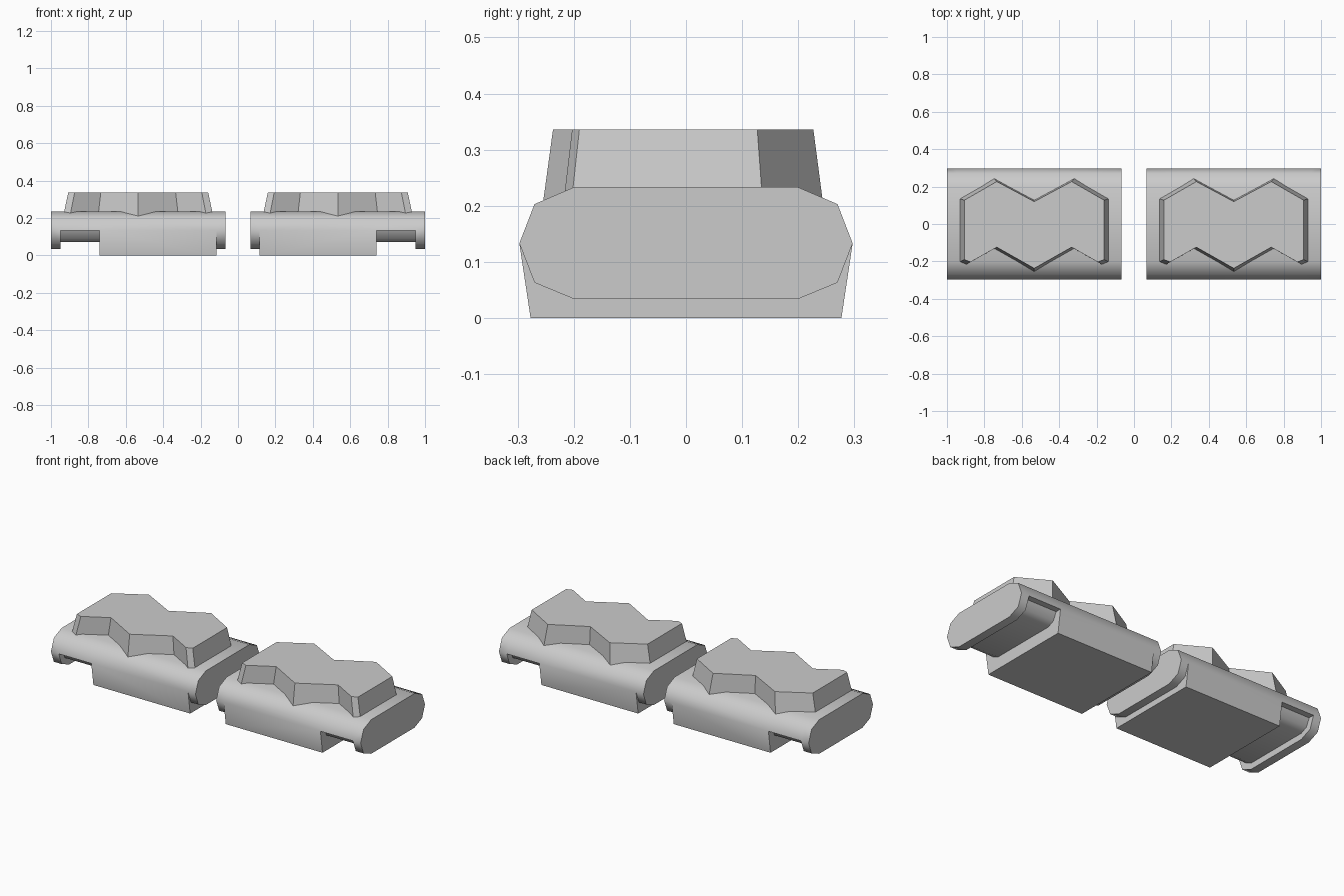
import bpy, bmesh, math

if "Cube" in bpy.data.objects:
    bpy.data.objects.remove(bpy.data.objects["Cube"])


def finish(name, rings, angle):
    """Skin equal-length closed rings, cap both ends, mirror to the other pad."""
    bm = bmesh.new()
    loops = [[bm.verts.new(p) for p in ring] for ring in rings]
    n = len(loops[0])
    for a, b in zip(loops, loops[1:]):
        for i in range(n):
            j = (i + 1) % n
            bm.faces.new((a[i], a[j], b[j], b[i]))
    bm.faces.new(loops[0])
    bm.faces.new(loops[-1])
    bmesh.ops.remove_doubles(bm, verts=bm.verts[:], dist=0.0005)
    bmesh.ops.recalc_face_normals(bm, faces=bm.faces[:])
    mesh = bpy.data.meshes.new(name)
    bm.to_mesh(mesh)
    bm.free()
    obj = bpy.data.objects.new(name, mesh)
    bpy.context.collection.objects.link(obj)
    bpy.ops.object.select_all(action='DESELECT')
    obj.select_set(True)
    bpy.context.view_layer.objects.active = obj
    bpy.ops.object.shade_smooth_by_angle(angle=math.radians(angle))
    mod = obj.modifiers.new("mirror", 'MIRROR')
    mod.use_mirror_merge = False
    return obj


# Link body: constant upper shell, lower half changes along the length
upper = [(0.2, 0.233), (0.27, 0.203), (0.297, 0.133)]
flange = [(0.297, 0.133), (0.27, 0.063), (0.2, 0.034)]
block = [(0.297, 0.133), (0.277, 0.0), (0.2, 0.0)]
recess = [(0.262, 0.133), (0.24, 0.088), (0.2, 0.07)]


def section(x, lower):
    half = upper + lower
    return ([(x, y, z) for y, z in half] +
            [(x, -y, z) for y, z in reversed(half)])


stations = [(0.067, flange), (0.115, flange), (0.115, block), (0.74, block),
            (0.74, recess), (0.95, recess), (0.95, flange), (1.0, flange)]
finish("link_body", [section(x, low) for x, low in stations], 50)

# Zigzag rubber tread pad, tapering towards the top
right = [(0.0, 0.12), (0.2, 0.227), (0.374, 0.127), (0.374, -0.19),
         (0.34, -0.203), (0.2, -0.124), (0.0, -0.237)]
outline = right + [(-x, y) for x, y in right[-2:0:-1]]


def tread_ring(scale, z):
    return [(0.5335 + x * scale, y * scale, z) for x, y in outline]


finish("tread_pad", [tread_ring(1.09, 0.18), tread_ring(1.0, 0.336)], 20)
